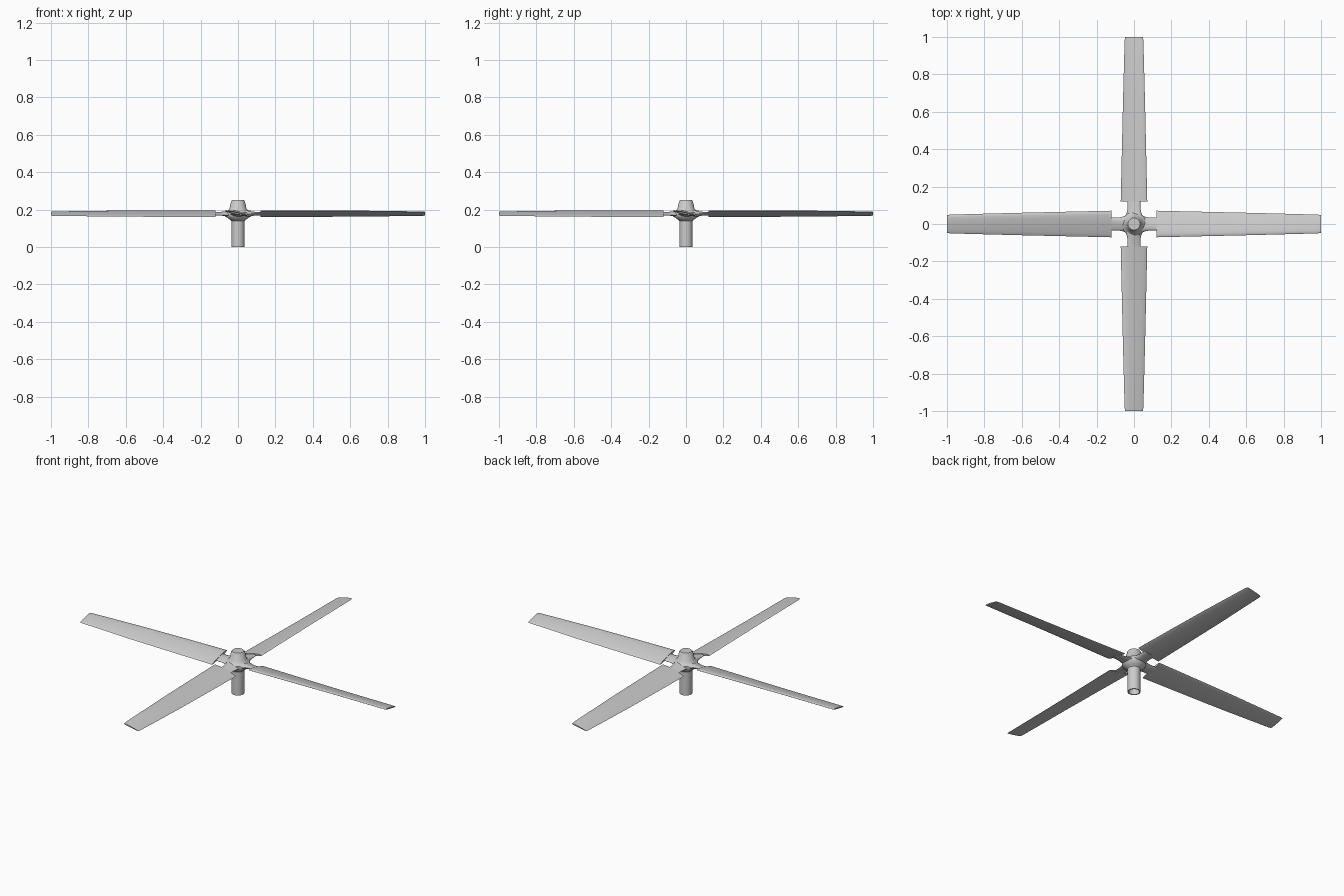
import bpy
import bmesh
from math import cos, sin, pi, radians

cube = bpy.data.objects.get("Cube")
if cube:
    bpy.data.objects.remove(cube, do_unlink=True)

grey = bpy.data.materials.new("rotor_grey")
grey.use_nodes = True
colour = (0.6, 0.6, 0.6, 1)
grey.diffuse_color = colour
grey.node_tree.nodes["Principled BSDF"].inputs["Base Color"].default_value = colour


def finish(name, bm, angle=35):
    """Turn a bmesh into a smooth shaded object."""
    bmesh.ops.recalc_face_normals(bm, faces=bm.faces)
    mesh = bpy.data.meshes.new(name)
    bm.to_mesh(mesh)
    bm.free()
    mesh.materials.append(grey)
    obj = bpy.data.objects.new(name, mesh)
    bpy.context.collection.objects.link(obj)
    bpy.ops.object.select_all(action="DESELECT")
    obj.select_set(True)
    bpy.context.view_layer.objects.active = obj
    bpy.ops.object.shade_smooth_by_angle(angle=radians(angle))
    return obj


def skin(bm, rings, caps):
    """Bridge matching rings of points."""
    loops = [[bm.verts.new(p) for p in ring] for ring in rings]
    n = len(loops[0])
    for a, b in zip(loops, loops[1:]):
        for i in range(n):
            j = (i + 1) % n
            bm.faces.new((a[i], a[j], b[j], b[i]))
    if caps:
        bm.faces.new(loops[0])
        bm.faces.new(loops[-1])


def lathe(name, profile, sides=24, caps=True):
    bm = bmesh.new()
    turns = [2 * pi * i / sides for i in range(sides)]
    skin(bm, [[(r * cos(t), r * sin(t), z) for t in turns] for r, z in profile], caps)
    return finish(name, bm)


def section(r, half, thick, slope, belly, z0=0.177, points=16):
    """Pitched foil outline at radius r; the leading edge is the high one."""
    ring = []
    for i in range(points):
        a = 2 * pi * i / points
        u = cos(a)
        lift = thick * sin(a) * (1 + 0.3 * u) * (1 if sin(a) > 0 else belly)
        ring.append((r, -u * half, z0 + slope * u * half + lift))
    return ring


# Hollow drive shaft
lathe("shaft", [(0.029, 0.14), (0.029, 0.0), (0.035, 0.0), (0.035, 0.15)])

# Hub with flared collar and tapered cap
lathe("hub", [(0.034, 0.138), (0.046, 0.148), (0.062, 0.16), (0.066, 0.172),
              (0.064, 0.185), (0.054, 0.195), (0.046, 0.203),
              (0.037, 0.243), (0.032, 0.25)])

# Four arms and four twisted blades
blade_sections = [(0.12, 0.071, 0.009, 0.22, 0.5), (0.385, 0.065, 0.009, 0.24, 0.5),
                  (0.65, 0.059, 0.008, 0.25, 0.5), (0.985, 0.05, 0.007, 0.2, 0.5),
                  (1.0, 0.047, 0.005, 0.2, 0.5)]
arm_sections = [(0.03, 0.05, 0.018, 0.1, 1), (0.06, 0.039, 0.014, 0.12, 1),
                (0.085, 0.034, 0.009, 0.16, 1), (0.135, 0.034, 0.006, 0.2, 1)]
for k, side in enumerate(("left", "back", "right", "front")):
    for part, sections in (("arm", arm_sections), ("blade", blade_sections)):
        bm = bmesh.new()
        skin(bm, [section(*s) for s in sections], True)
        obj = finish(side + "_" + part, bm, 50)
        obj.rotation_euler.z = k * pi / 2
